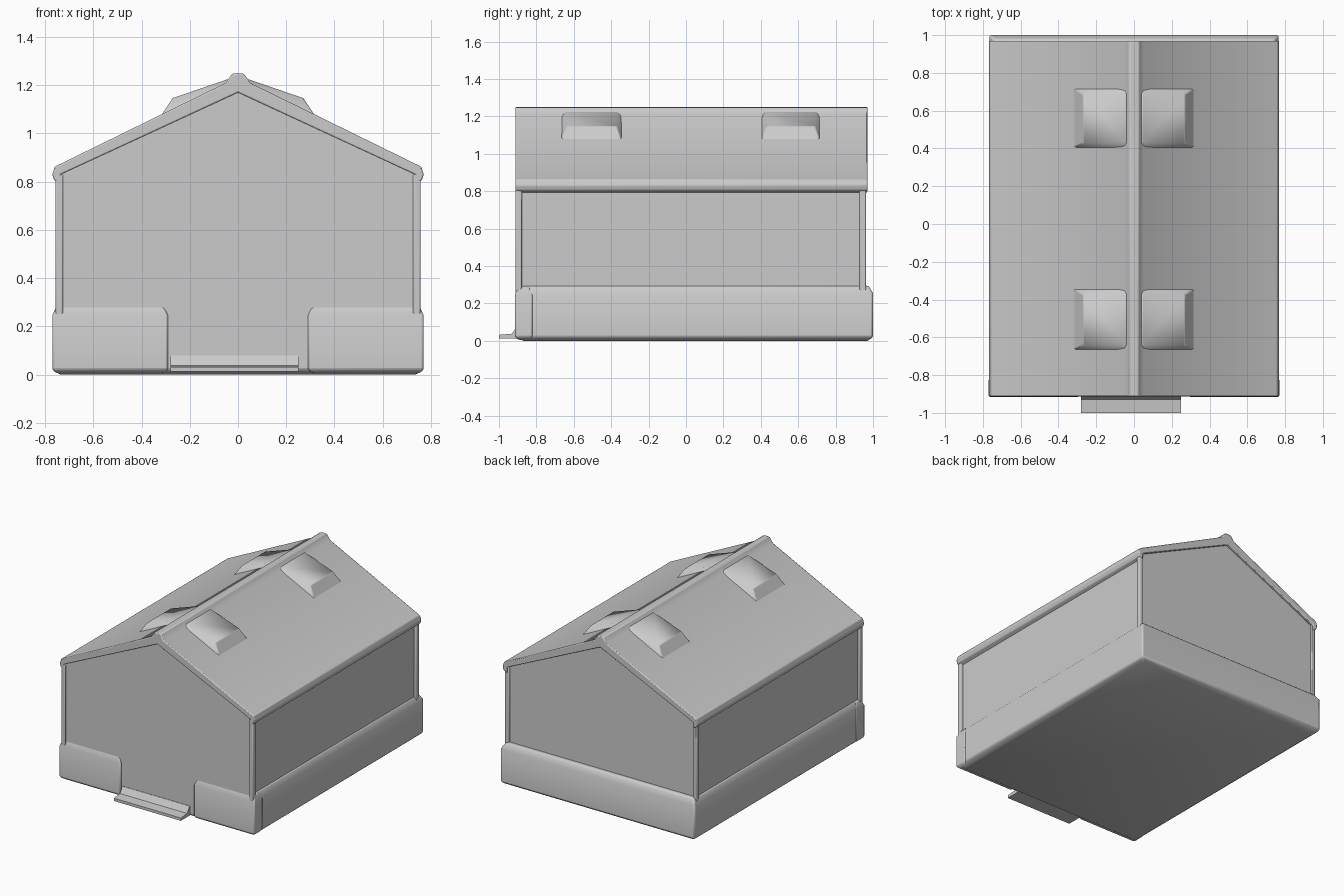
import bpy, bmesh
from mathutils import Vector

if "Cube" in bpy.data.objects:
    bpy.data.objects.remove(bpy.data.objects["Cube"])


def finish(name, bm, bevel=0.0):
    bmesh.ops.recalc_face_normals(bm, faces=bm.faces[:])
    mesh = bpy.data.meshes.new(name)
    bm.to_mesh(mesh)
    bm.free()
    ob = bpy.data.objects.new(name, mesh)
    bpy.context.collection.objects.link(ob)
    if bevel:
        m = ob.modifiers.new("Bevel", 'BEVEL')
        m.width, m.segments = bevel, 2
        m.limit_method, m.angle_limit = 'ANGLE', 0.6
    bpy.ops.object.select_all(action='DESELECT')
    ob.select_set(True)
    bpy.context.view_layer.objects.active = ob
    bpy.ops.object.shade_smooth_by_angle(angle=0.6)
    return ob


def extrude(name, pts, vec, bevel=0.0):
    """Closed outline of 3D points pushed along a vector."""
    bm = bmesh.new()
    face = bm.faces.new([bm.verts.new(p) for p in pts])
    res = bmesh.ops.extrude_face_region(bm, geom=[face])
    verts = [g for g in res['geom'] if isinstance(g, bmesh.types.BMVert)]
    bmesh.ops.translate(bm, verts=verts, vec=Vector(vec))
    # make sure the start cap is kept
    bm.normal_update()
    bmesh.ops.holes_fill(bm, edges=[e for e in bm.edges if e.is_boundary])
    return finish(name, bm, bevel)


def stack(name, x0, x1, y0, y1, levels, bevel=0.0):
    """Box whose outline is inset at each (z, inset) level."""
    bm = bmesh.new()
    rings = [[bm.verts.new((x, y, z)) for x, y in
              ((x0 + i, y0 + i), (x1 - i, y0 + i), (x1 - i, y1 - i), (x0 + i, y1 - i))]
             for z, i in levels]
    for a, b in zip(rings, rings[1:]):
        for k in range(4):
            bm.faces.new((a[k], a[(k + 1) % 4], b[(k + 1) % 4], b[k]))
    bm.faces.new(rings[0])
    bm.faces.new(rings[-1])
    return finish(name, bm, bevel)


def roof_z(x):
    return 1.232 - 0.483 * abs(x)


# Walls with gabled ends
half = [(0.74, 0.02), (0.74, 0.83), (0.0, 1.19)]
outline = half + [(-x, z) for x, z in reversed(half[:-1])]
extrude("walls", [(x, -0.9, z) for x, z in outline], (0, 1.85, 0), 0.008)

# Corner posts
for sx in (-1, 1):
    for end, y in (("front", -0.912), ("back", 0.928)):
        xa, xb = sorted((sx * 0.725, sx * 0.757))
        stack(f"{end}_corner_post", xa, xb, y, y + 0.034, [(0.2, 0), (0.83, 0)], 0.006)

# Roof with thick eaves and raised ridge cap in one profile
half = [(0.735, 0.79), (0.762, 0.805), (0.77, 0.83), (0.76, 0.862),
        (0.05, 1.21), (0.025, 1.247), (0.0, 1.25)]
outline = half + [(-x, z) for x, z in reversed(half[:-1])]
outline += [(-0.735, 0.83), (0.0, 1.17), (0.735, 0.83)]
extrude("roof", [(x, -0.912, z) for x, z in outline], (0, 1.882, 0), 0.006)

# Raised roof panels beside the ridge
for sx in (-1, 1):
    for y0, y1 in ((-0.67, -0.34), (0.40, 0.72)):
        bm = bmesh.new()
        for x, y, dz in [(x, y, -0.01) for x in (0.03, 0.325) for y in (y0, y1)] + \
                        [(x, y, d) for x, d in ((0.04, 0.013), (0.27, 0.046))
                         for y in (y0 + 0.03, y1 - 0.03)]:
            bm.verts.new((sx * x, y, roof_z(x) + dz))
        bmesh.ops.convex_hull(bm, input=bm.verts[:])
        finish("roof_panel", bm, 0.006)

# Plinth around the base, with thicker front pieces either side of the entrance
levels = [(0.0, 0.03), (0.018, 0.0), (0.255, 0.0), (0.295, 0.025)]
stack("plinth", -0.766, 0.766, -0.9, 1.0, levels, 0.01)
levels = [(0.005, 0.02), (0.02, 0.0), (0.245, 0.0), (0.29, 0.02)]
for sx in (-1, 1):
    xa, xb = sorted((sx * 0.29, sx * 0.77))
    stack("front_plinth", xa, xb, -0.915, -0.82, levels, 0.008)

# Entrance step
prof = [(-1.0, 0.012), (-1.0, 0.032), (-0.93, 0.038), (-0.903, 0.08), (-0.86, 0.08), (-0.86, 0.012)]
extrude("entrance_step", [(-0.28, y, z) for y, z in prof], (0.53, 0, 0))
